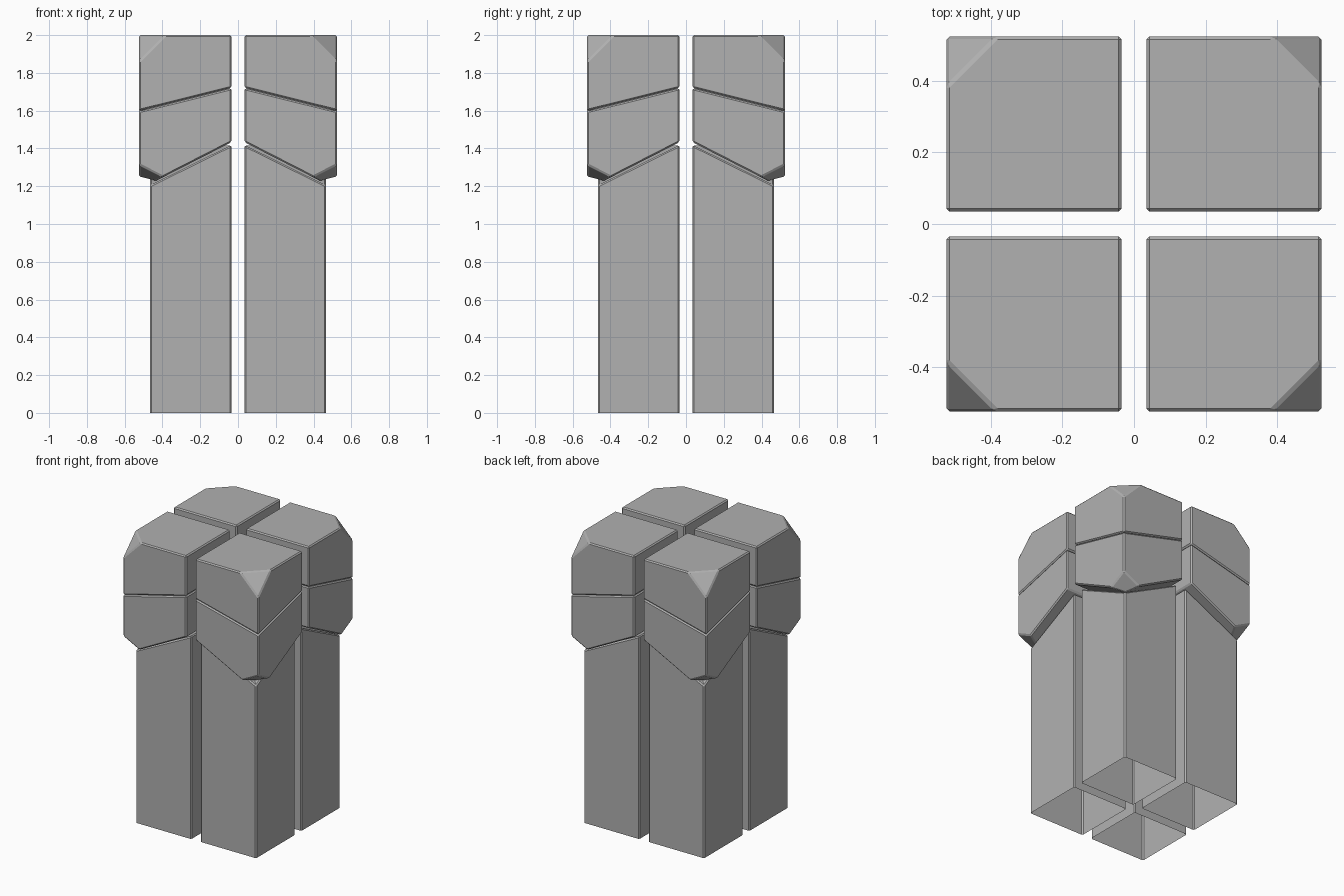
import bpy, bmesh
from mathutils import Vector

if "Cube" in bpy.data.objects:
    bpy.data.objects.remove(bpy.data.objects["Cube"])

INNER, OUTER = 0.035, 0.524

grey = bpy.data.materials.new("dark_grey")
grey.diffuse_color = (0.44, 0.44, 0.44, 1)
grey.use_nodes = True
grey.node_tree.nodes["Principled BSDF"].inputs["Base Color"].default_value = grey.diffuse_color


def block(name, outer, bottom, top, cuts=(), open_bottom=False):
    """Square block in one quadrant; bottom/top = (height, height at outer corner),
    folded along the diagonal. Each cut is three points slicing off the outer corner."""
    bm = bmesh.new()
    corners = [(INNER, INNER), (outer, INNER), (outer, outer), (INNER, outer)]
    rings = [[bm.verts.new((x, y, z[1] if i == 2 else z[0]))
              for i, (x, y) in enumerate(corners)] for z in (bottom, top)]
    for i in range(4):
        j = (i + 1) % 4
        bm.faces.new((rings[0][i], rings[0][j], rings[1][j], rings[1][i]))
    for ring, (z0, z1) in zip(rings, (bottom, top)):
        if ring is rings[0] and open_bottom:
            continue
        if z0 == z1:
            bm.faces.new(ring)
        else:
            bm.faces.new((ring[0], ring[1], ring[2]))
            bm.faces.new((ring[0], ring[2], ring[3]))
    bmesh.ops.recalc_face_normals(bm, faces=bm.faces)

    # slice the outer corner and cap it
    for pts in cuts:
        a, b, c = (Vector(p) for p in pts)
        n = (b - a).cross(c - a).normalized()
        if n.x < 0:
            n.negate()
        res = bmesh.ops.bisect_plane(bm, geom=bm.verts[:] + bm.edges[:] + bm.faces[:],
                                     plane_co=a, plane_no=n, clear_outer=True)
        edges = [e for e in res["geom_cut"] if isinstance(e, bmesh.types.BMEdge)]
        bmesh.ops.contextual_create(bm, geom=edges)
    if not open_bottom:
        bmesh.ops.recalc_face_normals(bm, faces=bm.faces)

    mesh = bpy.data.meshes.new(name)
    bm.to_mesh(mesh)
    bm.free()
    mesh.materials.append(grey)
    ob = bpy.data.objects.new(name, mesh)
    bpy.context.collection.objects.link(ob)

    # thin edge chamfer, then repeat in all four quadrants
    bev = ob.modifiers.new("chamfer", 'BEVEL')
    bev.width = 0.008
    bev.segments = 1
    bev.limit_method = 'ANGLE'
    bev.angle_limit = 0.72
    mir = ob.modifiers.new("quadrants", 'MIRROR')
    mir.use_axis = (True, True, False)
    mir.use_mirror_merge = False
    return ob


O = OUTER
# shafts, open underneath
block("column", 0.466, (0, 0), (1.418, 1.205), open_bottom=True)
# middle blocks with a clipped lower corner
block("middle_block", O, (1.433, 1.183), (1.719, 1.597),
      cuts=[((0.403, O, 1.252), (O, 0.403, 1.252), (O, O, 1.314))])
# top blocks with a clipped upper corner, chamfers meeting the block below in a groove
block("top_block", O, (1.721, 1.599), (2, 2),
      cuts=[((O - 0.14, O, 2), (O, O - 0.14, 2), (O, O, 1.86))])
